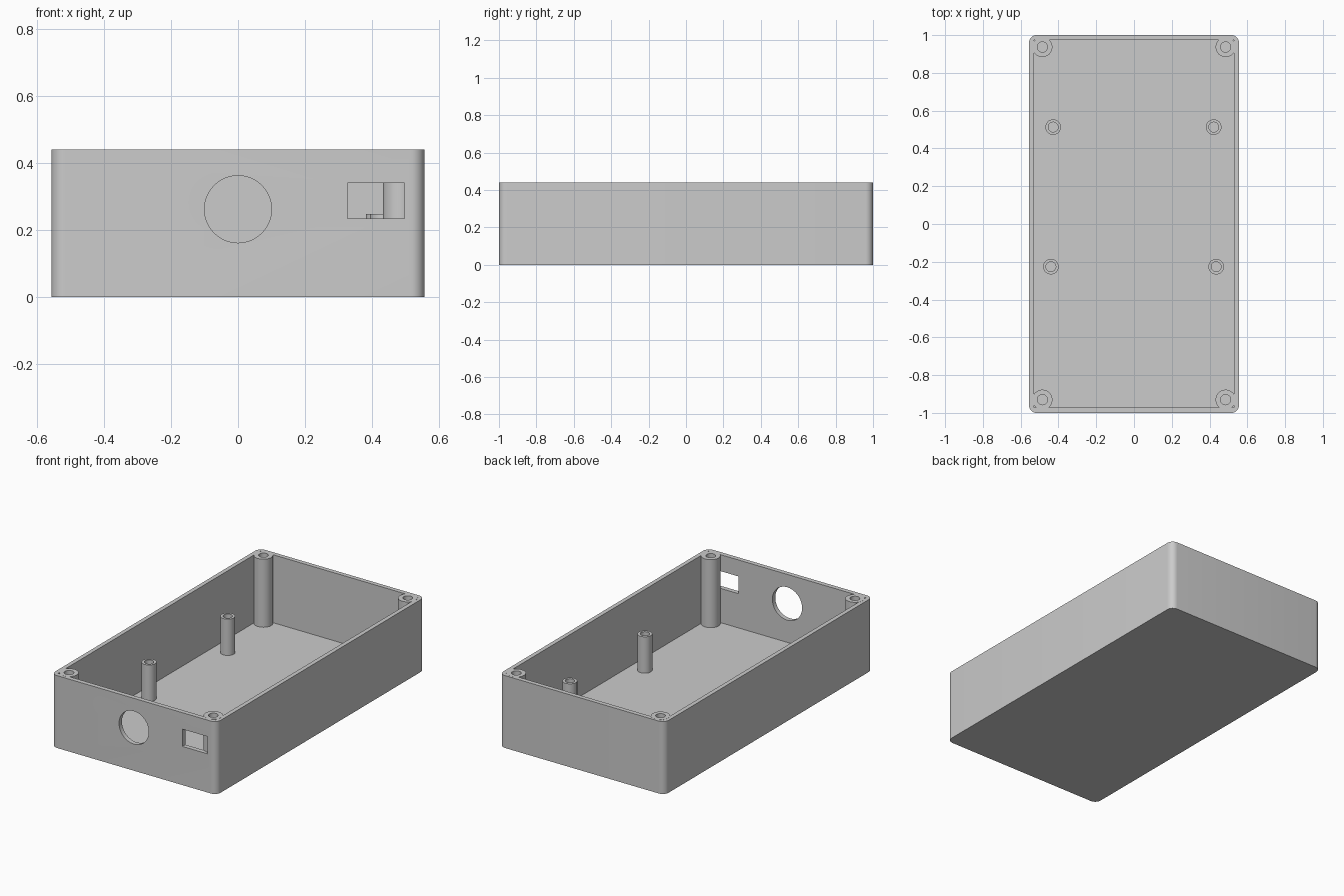
import bpy, bmesh, math
from mathutils import Matrix

if "Cube" in bpy.data.objects:
    bpy.data.objects.remove(bpy.data.objects["Cube"], do_unlink=True)

HEIGHT, FLOOR = 0.44, 0.027

grey = bpy.data.materials.new("plain_grey")
grey.use_nodes = True
colour = (0.6, 0.6, 0.6, 1)
grey.diffuse_color = colour
grey.node_tree.nodes["Principled BSDF"].inputs["Base Color"].default_value = colour


def finish(name, bm):
    """Turn a bmesh into a named object in the one material."""
    bmesh.ops.recalc_face_normals(bm, faces=bm.faces)
    mesh = bpy.data.meshes.new(name)
    bm.to_mesh(mesh)
    bm.free()
    mesh.materials.append(grey)
    obj = bpy.data.objects.new(name, mesh)
    bpy.context.collection.objects.link(obj)
    return obj


def block(name, x0, x1, y0, y1, z0, z1, radius=0):
    """Box with optionally rounded vertical edges."""
    bm = bmesh.new()
    bmesh.ops.create_cube(bm, size=1)
    for v in bm.verts:
        v.co.x = x1 if v.co.x > 0 else x0
        v.co.y = y1 if v.co.y > 0 else y0
        v.co.z = z1 if v.co.z > 0 else z0
    if radius:
        upright = [e for e in bm.edges if abs(e.verts[0].co.z - e.verts[1].co.z) > 0.01]
        bmesh.ops.bevel(bm, geom=upright, offset=radius, segments=8,
                        profile=0.5, affect='EDGES')
    return finish(name, bm)


def hollow_post(name, x, y, radius, bore, top, bore_end):
    """Round post with a blind screw hole, turned from a profile."""
    bm = bmesh.new()
    base = FLOOR - 0.01
    profile = [(0, base), (radius, base), (radius, top),
               (bore, top), (bore, bore_end), (0, bore_end)]
    verts = [bm.verts.new((r, 0, z)) for r, z in profile]
    edges = [bm.edges.new(pair) for pair in zip(verts, verts[1:])]
    bmesh.ops.spin(bm, geom=verts + edges, cent=(0, 0, 0), axis=(0, 0, 1),
                   angle=math.tau, steps=48)
    bmesh.ops.remove_doubles(bm, verts=bm.verts, dist=1e-4)
    bmesh.ops.translate(bm, verts=bm.verts, vec=(x, y, 0))
    return finish(name, bm)


def smooth(obj):
    bpy.ops.object.select_all(action='DESELECT')
    obj.select_set(True)
    bpy.context.view_layer.objects.active = obj
    bpy.ops.object.shade_smooth_by_angle(angle=math.radians(30))


def cut(obj, cutter):
    cutter.hide_render = True
    mod = obj.modifiers.new("cut", 'BOOLEAN')
    mod.operation, mod.solver, mod.object = 'DIFFERENCE', 'EXACT', cutter
    bpy.context.view_layer.objects.active = obj
    bpy.ops.object.modifier_apply(modifier=mod.name)
    bpy.data.objects.remove(cutter, do_unlink=True)


# Open tray with rounded corners
tray = block("tray", -0.556, 0.556, -1, 1, 0, HEIGHT, 0.04)
cut(tray, block("cavity_cutter", -0.53, 0.53, -0.972, 0.973, FLOOR, HEIGHT + 0.1))

# Round and rectangular openings in the front wall
cut(tray, block("slot_cutter", 0.326, 0.496, -1.1, -0.95, 0.235, 0.34))
bm = bmesh.new()
bmesh.ops.create_cone(bm, cap_ends=True, segments=64, radius1=0.1, radius2=0.1, depth=0.15,
                      matrix=Matrix.Translation((0, -1.025, 0.262))
                      @ Matrix.Rotation(math.pi / 2, 4, 'X'))
cut(tray, finish("round_cutter", bm))
smooth(tray)

# Full-height screw posts in the corners
for side, sx in (("left", 1), ("right", -1)):
    for end, y in (("front", -0.93), ("back", 0.937)):
        smooth(hollow_post(f"corner_post_{end}_{side}", sx * 0.485, y,
                           0.053, 0.027, HEIGHT + 0.0005, 0.1))

# Short board standoffs on the floor
standoffs = {"back_left": (0.422, 0.513), "back_right": (-0.428, 0.513),
             "front_left": (0.435, -0.226), "front_right": (-0.44, -0.226)}
for place, (x, y) in standoffs.items():
    smooth(hollow_post(f"standoff_{place}", x, y, 0.041, 0.026, 0.248, 0.06))
